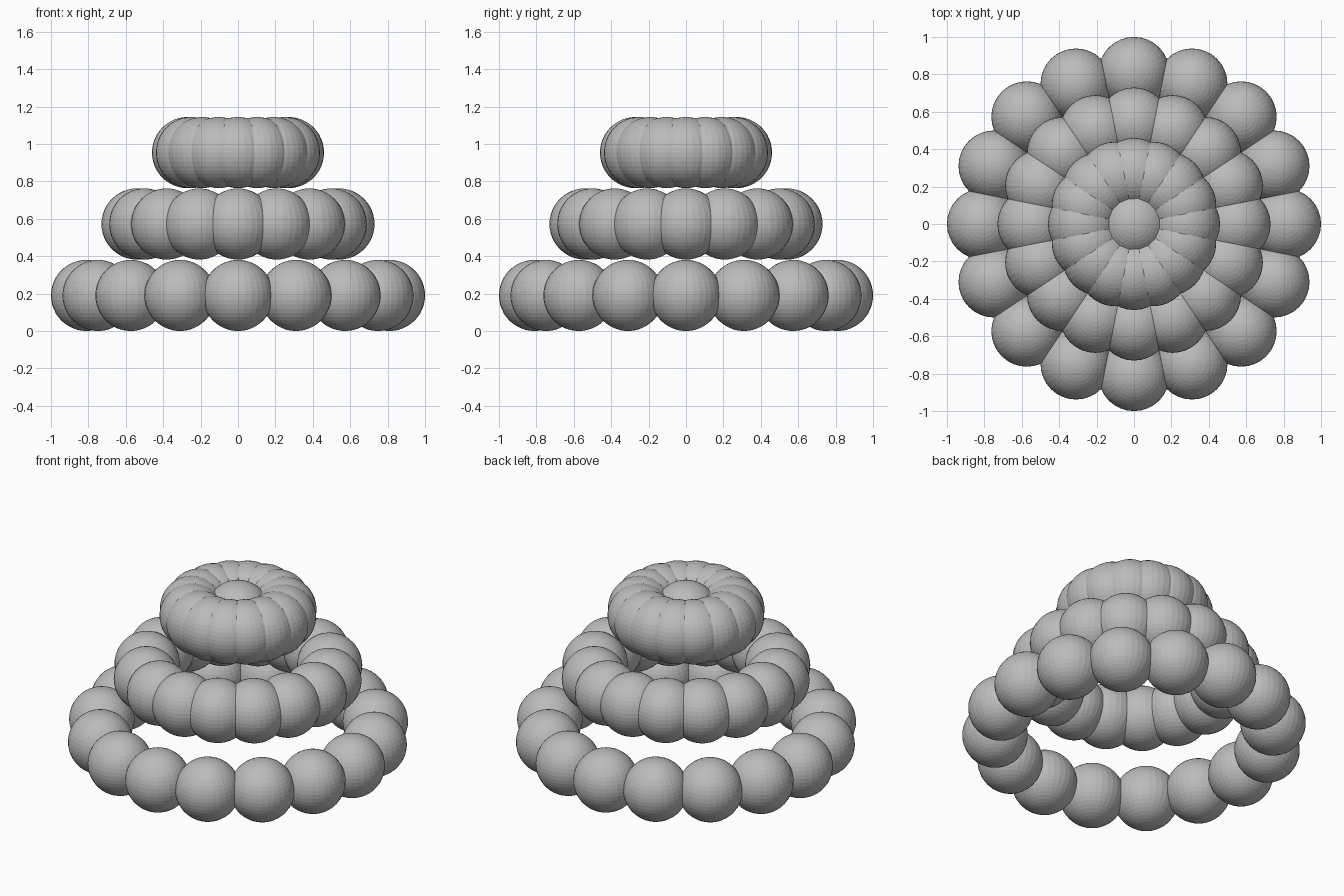
import bpy, bmesh, math
from mathutils import Matrix

if "Cube" in bpy.data.objects:
    bpy.data.objects.remove(bpy.data.objects["Cube"])

R = 0.19          # ball radius
STEP = 0.382      # height between tiers
COUNT = 16        # balls per ring

grey = bpy.data.materials.new("plain grey")
grey.diffuse_color = (0.5, 0.5, 0.5, 1)
grey.use_nodes = True
grey.node_tree.nodes["Principled BSDF"].inputs["Base Color"].default_value = grey.diffuse_color


def balls(name, points):
    """One flat-shaded object made of a ball at every point."""
    bm = bmesh.new()
    for p in points:
        bmesh.ops.create_uvsphere(bm, u_segments=32, v_segments=24, radius=R,
                                  matrix=Matrix.Translation(p))
    me = bpy.data.meshes.new(name)
    bm.to_mesh(me)
    bm.free()
    me.materials.append(grey)
    ob = bpy.data.objects.new(name, me)
    bpy.context.collection.objects.link(ob)


# three stacked rings of balls, shrinking upwards
for tier, (name, radius) in enumerate((("bottom_ring", 0.81),
                                       ("middle_ring", 0.54),
                                       ("top_ring", 0.27))):
    z = R + STEP * tier
    balls(name, [(radius * math.cos(2 * math.pi * i / COUNT),
                  radius * math.sin(2 * math.pi * i / COUNT), z)
                 for i in range(COUNT)])

# single ball filling the middle of the top ring
balls("centre_ball", [(0, 0, R + STEP * 2)])
